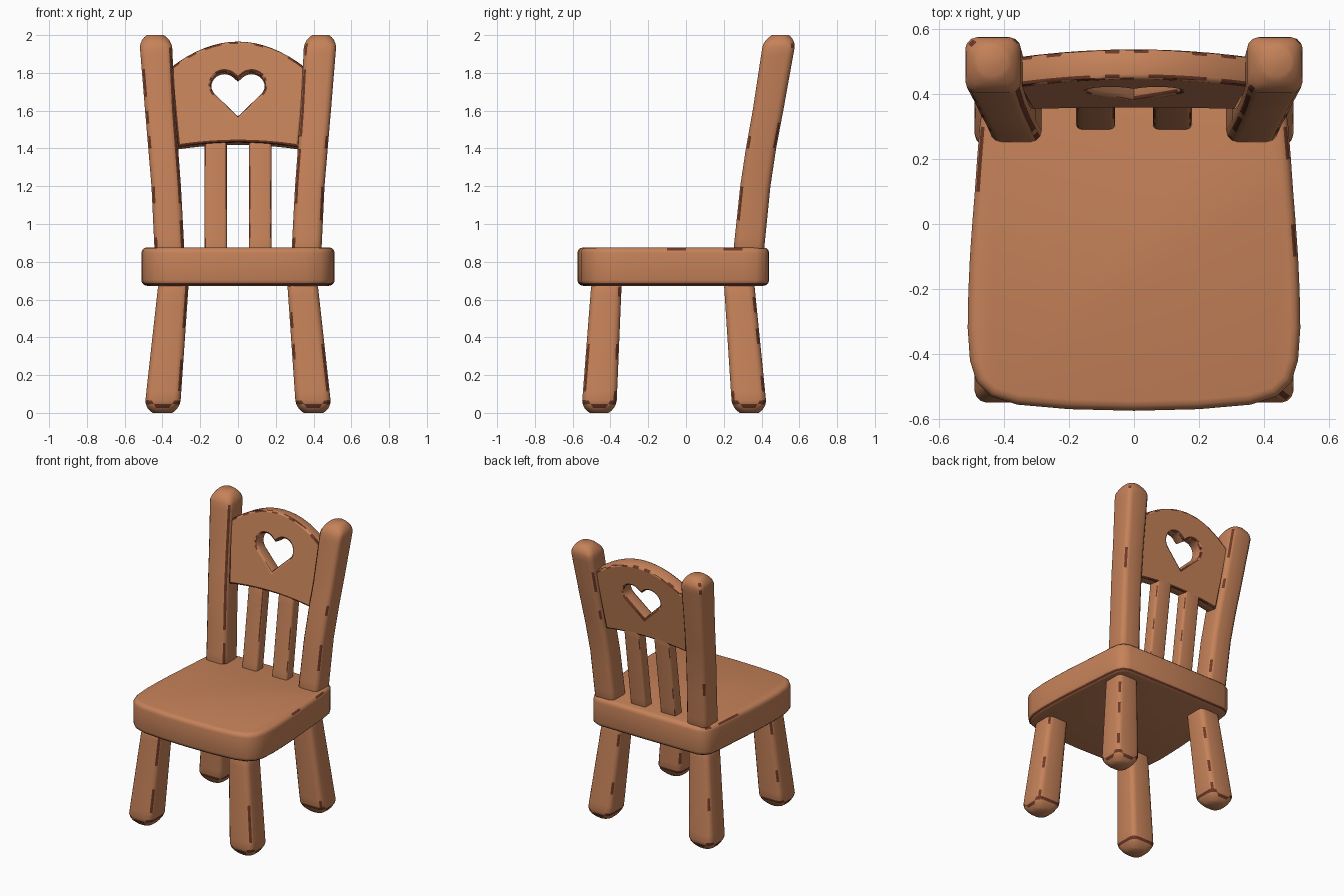
import bpy, bmesh, math, random
from mathutils import Vector

random.seed(4)
cube = bpy.data.objects.get("Cube")
if cube:
    bpy.data.objects.remove(cube)


def material(name, colour):
    m = bpy.data.materials.new(name)
    m.use_nodes = True
    m.diffuse_color = colour
    m.node_tree.nodes["Principled BSDF"].inputs["Base Color"].default_value = colour
    return m


wood = material("warm wood", (0.56, 0.222, 0.1, 1))
dark = material("dark worn wood", (0.15, 0.04, 0.02, 1))


def finish(obj, wear):
    """Add the colours, worn edge patches (wear gives a chance) and smooth shading."""
    obj.data.materials.clear()
    for m in (wood, dark):
        obj.data.materials.append(m)
    for p in obj.data.polygons:
        p.material_index = int(random.random() < wear(p.normal))
    bpy.ops.object.select_all(action='DESELECT')
    obj.select_set(True)
    bpy.context.view_layer.objects.active = obj
    bpy.ops.object.shade_smooth_by_angle(angle=math.radians(45))


def loft(name, rings, bevel, wear, sharp):
    """Skin closed rings of points, cap the ends and round the sharp edges."""
    bm = bmesh.new()
    loops = [[bm.verts.new(p) for p in ring] for ring in rings]
    n = len(loops[0])
    for a, b in zip(loops, loops[1:]):
        for i in range(n):
            j = (i + 1) % n
            bm.faces.new((a[i], a[j], b[j], b[i]))
    bm.faces.new(loops[0])
    bm.faces.new(loops[-1])
    bmesh.ops.recalc_face_normals(bm, faces=bm.faces)
    edges = [e for e in bm.edges if e.calc_face_angle() > sharp]
    bmesh.ops.bevel(bm, geom=edges, offset=bevel, segments=3, profile=0.5,
                    affect='EDGES', clamp_overlap=True)
    bm.normal_update()
    mesh = bpy.data.meshes.new(name)
    bm.to_mesh(mesh)
    bm.free()
    obj = bpy.data.objects.new(name, mesh)
    bpy.context.collection.objects.link(obj)
    finish(obj, wear)


def bar(name, side, sections, bevel, wear):
    """Square bar; each section is x, y, z of its centre, half width, half depth."""
    stations = [sections[0]]
    for a, b in zip(sections, sections[1:]):
        count = max(1, round((b[2] - a[2]) / 0.08))
        for k in range(1, count + 1):
            stations.append([p + (q - p) * k / count for p, q in zip(a, b)])
    rings = [[Vector((side * x + i * w, y + j * d, z))
              for i, j in ((-1, -1), (1, -1), (1, 1), (-1, 1))]
             for x, y, z, w, d in stations]
    loft(name, rings, bevel, wear, sharp=0.76)


def bar_wear(side, inner, others):
    """Dark foot rim, and patches along the long edges."""
    def wear(n):
        if -0.45 < n.z < -0.22:
            return 1
        if abs(n.x) > 0.55 and abs(n.y) > 0.55:
            return inner if n.x * side < 0 and n.y < 0 else others
        return 0
    return wear


def seat_wear(n):
    if -0.85 < n.z < -0.5:
        return 1
    return 0.5 if 0.5 < n.z < 0.85 and abs(n.x) > 0.4 else 0


# Seat slab with bowed front and tapered sides
half = [(0.2, -0.57), (0.36, -0.556), (0.44, -0.53), (0.485, -0.485),
        (0.505, -0.42), (0.512, -0.32), (0.51, -0.21), (0.505, -0.1),
        (0.498, 0), (0.49, 0.1), (0.483, 0.2), (0.475, 0.3),
        (0.465, 0.37), (0.44, 0.415), (0.39, 0.437)]
outline = [(0, -0.575)] + half + [(0, 0.44)] + [(-x, y) for x, y in reversed(half)]
loft("seat", [[(x, y, z) for x, y in outline] for z in (0.673, 0.876)],
     0.03, seat_wear, sharp=1.2)

for side, word in ((1, "left"), (-1, "right")):
    # Splayed legs with domed feet
    for place, foot, top, inner in (("front", -0.46, -0.42, 0.6),
                                    ("back", 0.335, 0.28, 0.3)):
        bar(word + "_" + place + "_leg", side,
            [(0.4, foot, 0, 0.052, 0.05), (0.4, foot, 0.032, 0.094, 0.092),
             (0.34, top, 0.7, 0.08, 0.08)], 0.034, bar_wear(side, inner, 0.15))
    # Curved back posts with domed tops
    bar(word + "_back_post", side,
        [(0.362, 0.33, 0.84, 0.079, 0.081), (0.38, 0.367, 1.2, 0.078, 0.08),
         (0.396, 0.397, 1.4, 0.079, 0.08), (0.412, 0.434, 1.6, 0.08, 0.081),
         (0.436, 0.495, 1.968, 0.086, 0.086), (0.438, 0.5, 2.0, 0.045, 0.045)],
        0.034, bar_wear(side, 0.8, 0.2))
    # Back slats
    bar(word + "_slat", side,
        [(0.118, 0.33, 0.85, 0.06, 0.042), (0.118, 0.413, 1.46, 0.06, 0.042)],
        0.016, bar_wear(side, 0.6, 0.35))

# Arched back panel with a heart cut through it
TILT = math.atan(0.17)
edge = 0.014
steps = 16
spread = [2 * i / steps - 1 for i in range(steps + 1)]
panel = [(0.32 * t, -0.01 + 0.025 * (1 - t * t)) for t in spread]
panel += [(-0.36 * t, 0.415 + 0.143 * (1 - t * t)) for t in spread]
# Each heart lobe is a round arc that runs straight down to the tip
lobe = []
for i in range(15):
    a = math.radians(125 - 12 * i)
    lobe.append((0.072 + 0.07 * math.cos(a), 0.324 + 0.07 * math.sin(a)))
heart = [(0, 0.354)] + lobe + [(0, 0.156)] + [(-x, y) for x, y in reversed(lobe)]

curve = bpy.data.curves.new("back_panel", 'CURVE')
curve.dimensions = '2D'
curve.fill_mode = 'BOTH'
curve.extrude = 0.047 - edge
curve.bevel_depth = edge
curve.bevel_resolution = 1
curve.offset = -edge
for points in (panel, heart):
    spline = curve.splines.new('POLY')
    spline.points.add(len(points) - 1)
    for p, (x, y) in zip(spline.points, points):
        p.co = (x, y, 0, 1)
    spline.use_cyclic_u = True
board = bpy.data.objects.new("back_panel", curve)
bpy.context.collection.objects.link(board)
board.location = (0, 0.4, 1.41)
board.rotation_euler = (math.pi / 2 - TILT, 0, 0)
bpy.ops.object.select_all(action='DESELECT')
board.select_set(True)
bpy.context.view_layer.objects.active = board
bpy.ops.object.convert(target='MESH')


def panel_wear(n):
    # Local y points up the panel and local z through its thickness
    if not 0.3 < abs(n.z) < 0.95:
        return 0
    return 1 if n.y < -0.3 and abs(n.x) < 0.2 else 0.5


finish(bpy.context.view_layer.objects.active, panel_wear)
